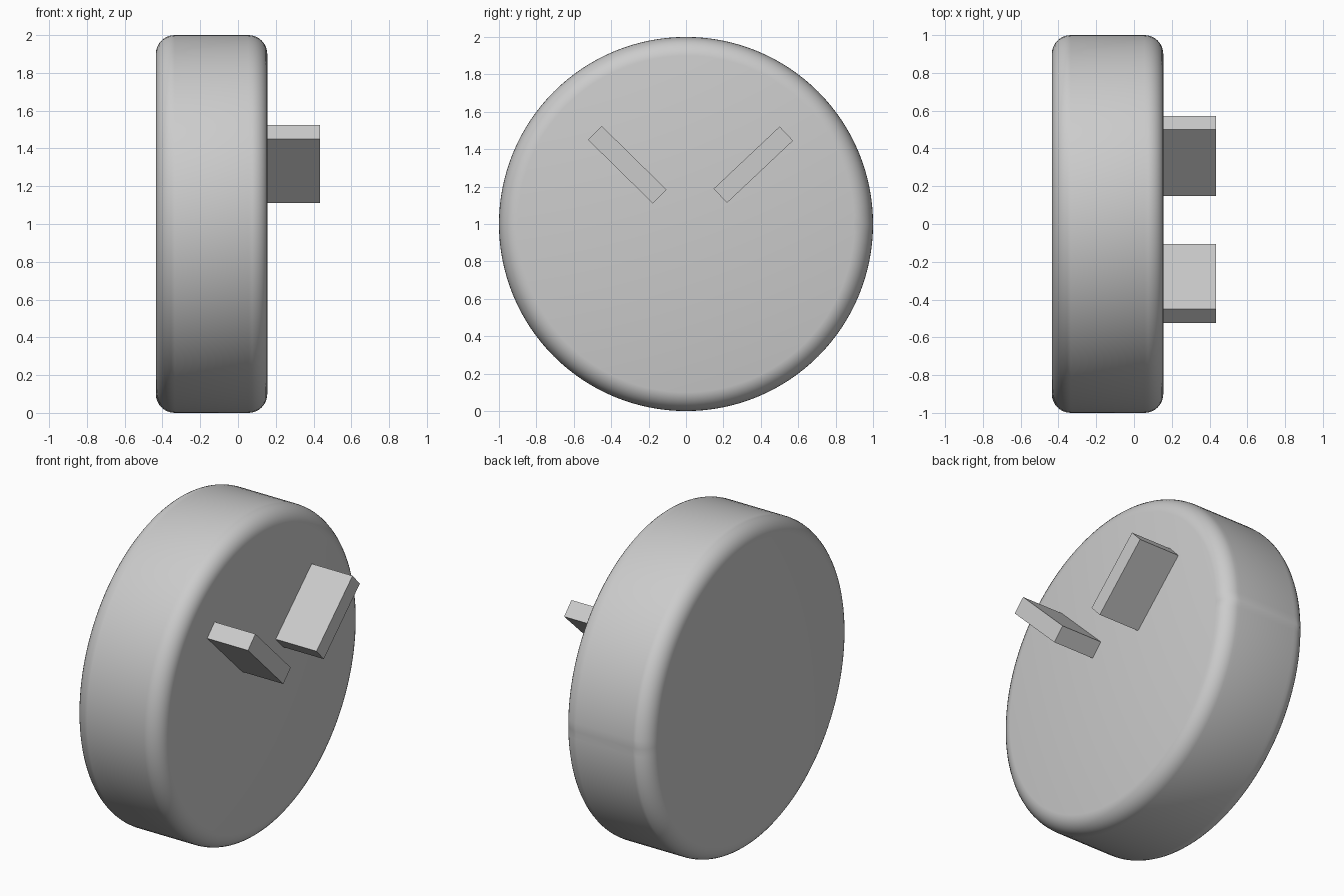
import bpy
import math

if "Cube" in bpy.data.objects:
    bpy.data.objects.remove(bpy.data.objects["Cube"], do_unlink=True)

# Single grey plastic
grey = bpy.data.materials.new("light_grey")
grey.use_nodes = True
colour = (0.6, 0.6, 0.6, 1.0)
grey.diffuse_color = colour
grey.node_tree.nodes["Principled BSDF"].inputs["Base Color"].default_value = colour

BACK, FACE, TIP = -0.435, 0.155, 0.435

# Round body with softened rims, axis along x
bpy.ops.mesh.primitive_cylinder_add(
    vertices=128, radius=1, depth=FACE - BACK,
    location=((FACE + BACK) / 2, 0, 1), rotation=(0, math.pi / 2, 0))
body = bpy.context.object
body.name = "round_body"
body.data.materials.append(grey)
bevel = body.modifiers.new("rounded_rim", "BEVEL")
bevel.width = 0.1
bevel.segments = 8
bevel.limit_method = "ANGLE"
bevel.angle_limit = math.radians(40)
bevel.harden_normals = True
bpy.ops.object.modifier_apply(modifier=bevel.name)
bpy.ops.object.shade_smooth_by_angle(angle=math.radians(30))


# Flat slanted prongs standing on the face
def prong(name, y, tilt):
    bpy.ops.mesh.primitive_cube_add(
        size=1, location=((FACE + TIP) / 2, y, 1.317),
        rotation=(math.radians(tilt), 0, 0))
    blade = bpy.context.object
    blade.name = name
    blade.scale = (TIP - FACE, 0.485, 0.104)
    bpy.ops.object.transform_apply(location=False, rotation=False, scale=True)
    blade.data.materials.append(grey)


prong("front_prong", -0.314, -44.5)
prong("back_prong", 0.36, 43.3)
